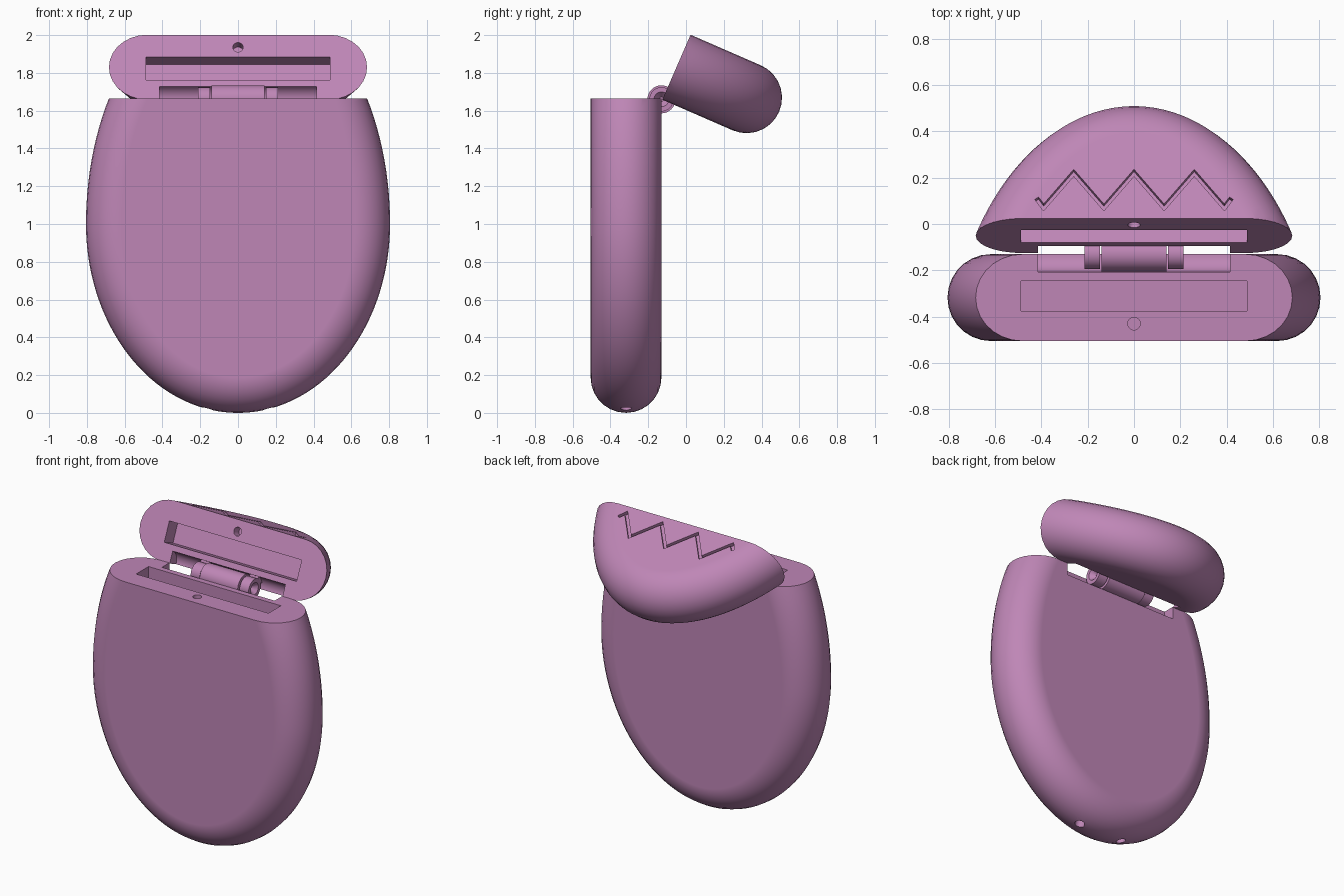
import bpy, bmesh
from math import sin, cos, pi, sqrt, radians
from mathutils import Matrix, Vector

if "Cube" in bpy.data.objects:
    bpy.data.objects.remove(bpy.data.objects["Cube"])

YC, R = -0.3175, 0.1875            # middle of the thickness, edge radius
SPLIT = 1.665                      # height of the seam between body and lid
HINGE = Vector((0, -0.13, 1.66))
OPEN = Matrix.Translation(HINGE) @ Matrix.Rotation(radians(-113.5), 4, 'X') @ Matrix.Translation(-HINGE)

mat = bpy.data.materials.new("mauve")
mat.diffuse_color = (0.52, 0.24, 0.47, 1)
mat.use_nodes = True
mat.node_tree.nodes["Principled BSDF"].inputs["Base Color"].default_value = mat.diffuse_color


def make(name, bm):
    bmesh.ops.recalc_face_normals(bm, faces=bm.faces)
    me = bpy.data.meshes.new(name)
    bm.to_mesh(me)
    bm.free()
    me.materials.append(mat)
    ob = bpy.data.objects.new(name, me)
    bpy.context.collection.objects.link(ob)
    return ob


def box(name, x0, x1, y0, y1, z0, z1):
    bm = bmesh.new()
    m = Matrix.Translation(((x0 + x1) / 2, (y0 + y1) / 2, (z0 + z1) / 2)) @ Matrix.Diagonal((x1 - x0, y1 - y0, z1 - z0, 1))
    bmesh.ops.create_cube(bm, size=1, matrix=m)
    return make(name, bm)


def cyl(name, centre, axis, r, length, r2=None):
    bm = bmesh.new()
    m = Matrix.Translation(centre) @ Vector(axis).to_track_quat('Z', 'Y').to_matrix().to_4x4()
    bmesh.ops.create_cone(bm, cap_ends=True, segments=48, radius1=r, radius2=r if r2 is None else r2,
                          depth=length, matrix=m)
    return make(name, bm)


def cut(ob, *cutters):
    for c in cutters:
        mod = ob.modifiers.new("cut", 'BOOLEAN')
        mod.operation, mod.solver, mod.object = 'DIFFERENCE', 'EXACT', c
        bpy.context.view_layer.objects.active = ob
        bpy.ops.object.modifier_apply(modifier=mod.name)
        bpy.data.objects.remove(c)


def egg(name, keep_top):
    """Flat egg with fully rounded rim, trimmed at the seam."""
    bm = bmesh.new()
    n, k, rings = 128, 14, []
    for j in range(k + 1):
        a = -pi / 2 + pi * j / k
        inset, y = R * (1 - cos(a)), YC + R * sin(a)
        ring = []
        for i in range(n):
            t = 2 * pi * (i + 0.5) / n
            b = 1.258 if sin(t) > 0 else 1.0
            nx, nz = cos(t) / 0.805, sin(t) / b
            l = sqrt(nx * nx + nz * nz)
            ring.append(bm.verts.new((0.805 * cos(t) - inset * nx / l, y, 1 + b * sin(t) - inset * nz / l)))
        rings.append(ring)
    for p, q in zip(rings, rings[1:]):
        for i in range(n):
            bm.faces.new((p[i], p[(i + 1) % n], q[(i + 1) % n], q[i]))
    bm.faces.new(rings[0])
    bm.faces.new(rings[-1])
    res = bmesh.ops.bisect_plane(bm, geom=bm.verts[:] + bm.edges[:] + bm.faces[:], plane_co=(0, 0, SPLIT),
                                 plane_no=(0, 0, 1), clear_inner=keep_top, clear_outer=not keep_top)
    bmesh.ops.edgeloop_fill(bm, edges=[e for e in res['geom_cut'] if isinstance(e, bmesh.types.BMEdge)])
    return make(name, bm)


def zigzag():
    """Mitred zigzag strip used to engrave the lid."""
    pts = [(-0.42, 0.095), (-0.39, 0.052)]
    pts += [(-0.26 + 0.13 * i, 0.215 if i % 2 == 0 else 0.052) for i in range(5)]
    pts += [(0.39, 0.052), (0.42, 0.095)]
    pts = [Vector(p) for p in pts]
    bm, rows = bmesh.new(), []
    for i, p in enumerate(pts):
        d0 = (p - pts[i - 1]).normalized() if i else (pts[1] - p).normalized()
        d1 = (pts[i + 1] - p).normalized() if i < len(pts) - 1 else d0
        n0, n1 = Vector((-d0.y, d0.x)), Vector((-d1.y, d1.x))
        m = (n0 + n1).normalized()
        m *= 0.01 / m.dot(n0)
        rows.append([bm.verts.new((q.x, y, SPLIT + q.y)) for q, y in
                     ((p - m, -0.53), (p + m, -0.53), (p + m, -0.48), (p - m, -0.48))])
    for a, b in zip(rows, rows[1:]):
        for i in range(4):
            bm.faces.new((a[i], a[(i + 1) % 4], b[(i + 1) % 4], b[i]))
    bm.faces.new(rows[0])
    bm.faces.new(rows[-1])
    return make("zigzag_cutter", bm)


X = (1, 0, 0)

# Body: card slot, magnet hole, hinge trough, two cord holes underneath
body = egg("case_body", False)
cut(body,
    box("c", -0.487, 0.487, -0.375, -0.245, 0.45, 1.8),
    cyl("c", (0, -0.43, SPLIT), (0, 0, 1), 0.027, 0.12),
    cyl("c", HINGE, X, 0.078, 0.83),
    *[cyl("c", (s * 0.16, YC, 0.03), (-s * 0.2, 0, 1), 0.03, 0.24) for s in (-1, 1)])

# Lid, modelled closed: shallow slot, magnet hole, hinge trough, engraved zigzag
lid = egg("case_lid", True)
cut(lid,
    box("c", -0.487, 0.487, -0.378, -0.245, 1.5, SPLIT + 0.1),
    cyl("c", (0, -0.433, SPLIT), (0, 0, 1), 0.027, 0.12),
    cyl("c", HINGE, X, 0.078, 0.83),
    zigzag())

# Hinge: centre knuckle on the body, two outer knuckles on the lid
knuckle = cyl("hinge_knuckle_body", HINGE, X, 0.074, 0.28)
web = box("hinge_web_body", -0.14, 0.14, -0.22, -0.135, 1.59, 1.655)
parts, lid_parts = [body, knuckle, web], [lid]
for s, side in ((-1, "left"), (1, "right")):
    k = cyl("hinge_knuckle_lid_" + side, HINGE + Vector((s * 0.18, 0, 0)), X, 0.064, 0.066)
    cut(k, cyl("c", HINGE + Vector((s * 0.2, 0, 0)), (s, 0, 0), 0.012, 0.04, 0.045))
    x0, x1 = sorted((s * 0.147, s * 0.213))
    w = box("hinge_web_lid_" + side, x0, x1, -0.215, -0.17, 1.675, 1.73)
    lid_parts += [k, w]

# Swing the lid group open about the hinge
for ob in lid_parts:
    ob.matrix_world = OPEN

# Smooth shading with crisp edges
for ob in parts + lid_parts:
    bpy.ops.object.select_all(action='DESELECT')
    ob.select_set(True)
    bpy.context.view_layer.objects.active = ob
    bpy.ops.object.shade_smooth_by_angle(angle=radians(30))
    ob.modifiers.new("normals", 'WEIGHTED_NORMAL').keep_sharp = True
